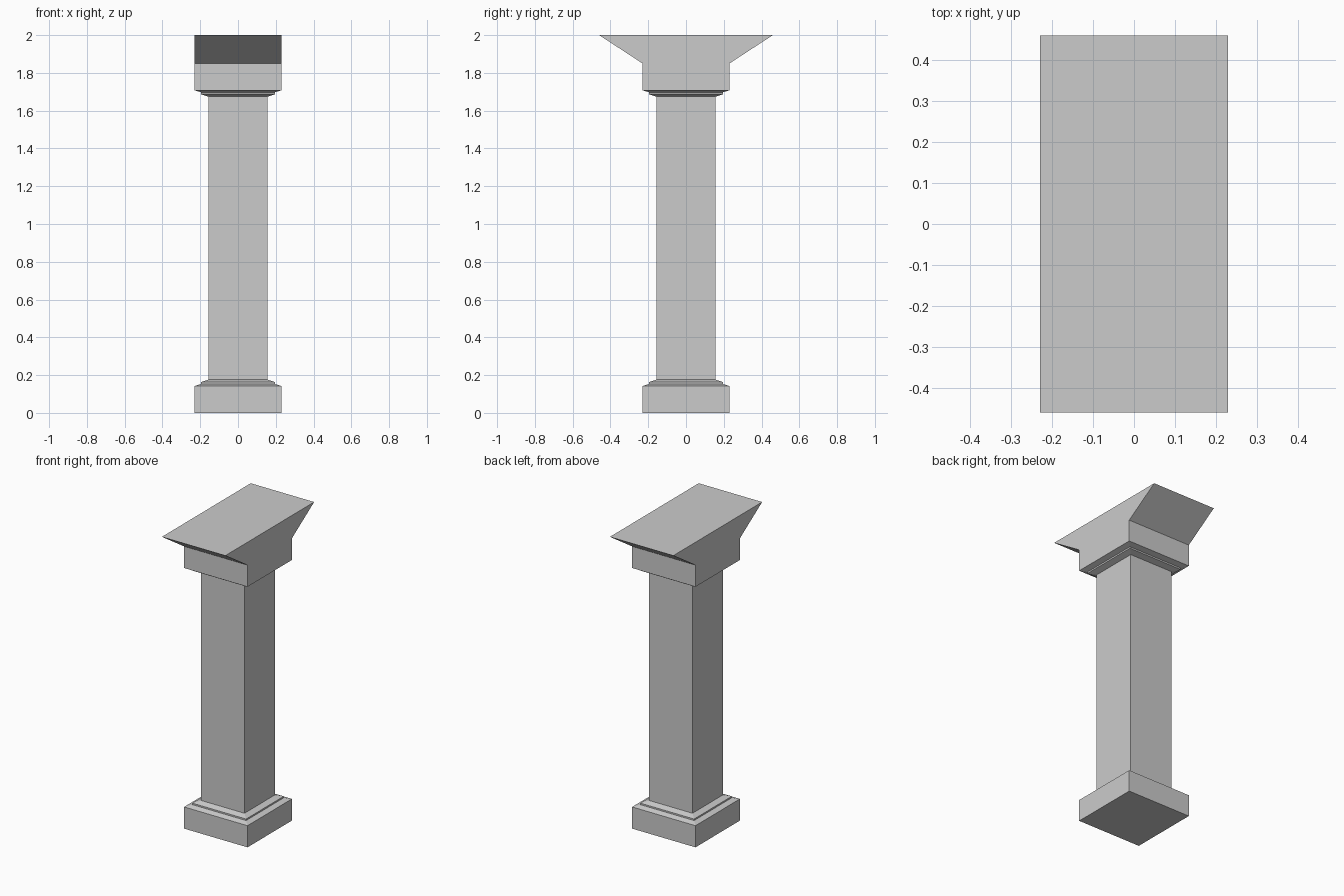
import bpy, bmesh

if "Cube" in bpy.data.objects:
    bpy.data.objects.remove(bpy.data.objects["Cube"])


def square_stack(name, rings):
    """Loft rectangular rings (half x, half y, z) into a closed solid."""
    bm = bmesh.new()
    loops = [[bm.verts.new((sx * hx, sy * hy, z))
              for sx, sy in ((-1, -1), (1, -1), (1, 1), (-1, 1))]
             for hx, hy, z in rings]
    for a, b in zip(loops, loops[1:]):
        for i in range(4):
            j = (i + 1) % 4
            bm.faces.new((a[i], a[j], b[j], b[i]))
    bm.faces.new(loops[0][::-1])
    bm.faces.new(loops[-1])
    bmesh.ops.recalc_face_normals(bm, faces=bm.faces[:])
    mesh = bpy.data.meshes.new(name)
    bm.to_mesh(mesh)
    bm.free()
    obj = bpy.data.objects.new(name, mesh)
    bpy.context.collection.objects.link(obj)
    return obj


BLOCK, STEP, SHAFT = 0.23, 0.195, 0.157

# Stepped foot moulding, shaft and mirrored head moulding in one profile
lower = [(BLOCK, 0), (BLOCK, 0.142), (STEP, 0.153), (STEP, 0.163), (SHAFT, 0.176)]
upper = [(SHAFT, 1.674), (STEP, 1.687), (STEP, 1.697), (BLOCK, 1.708), (BLOCK, 1.85)]
rings = [(h, h, z) for h, z in lower + upper]

# Capital flares only towards front and back
rings.append((BLOCK, 0.46, 2.0))
square_stack("pillar", rings)
